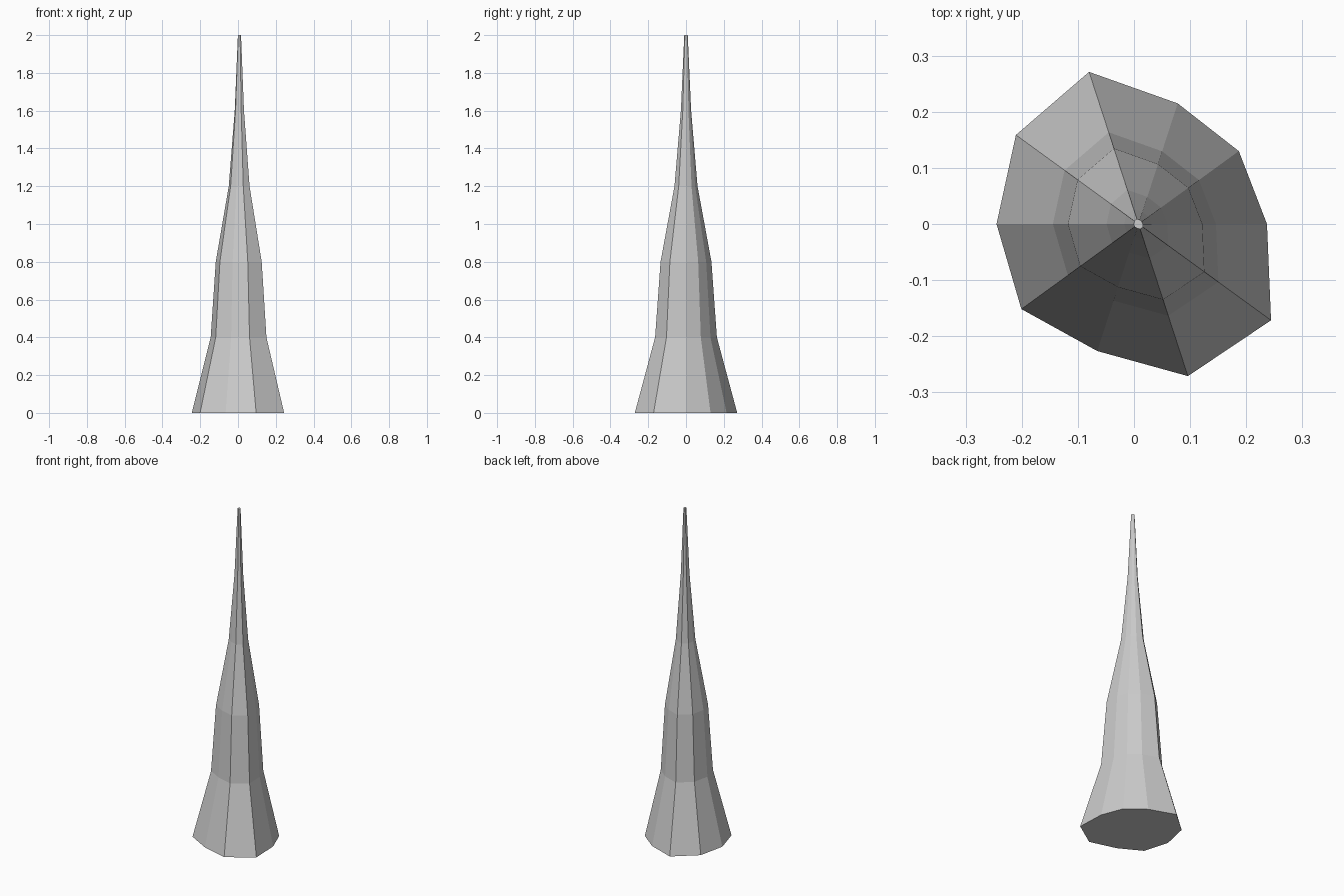
import bpy, bmesh
from math import cos, sin, tau

if "Cube" in bpy.data.objects:
    bpy.data.objects.remove(bpy.data.objects["Cube"])

# Irregular ten-sided cross-section: radius at each 36 degree step
RADII = [0.229, 0.221, 0.226, 0.285, 0.270, 0.253, 0.258, 0.238, 0.285, 0.292]
# Taper of the spike: (height, scale of cross-section)
PROFILE = [(0, 1), (0.4, 0.603), (0.8, 0.497), (1.2, 0.225), (1.6, 0.10), (2.0, 0.034)]
AXIS_X = 0.008

bm = bmesh.new()
n = len(RADII)
rings = [[bm.verts.new((AXIS_X + r * s * cos(tau * i / n), r * s * sin(tau * i / n), z))
          for i, r in enumerate(RADII)] for z, s in PROFILE]

# Side walls
for low, high in zip(rings, rings[1:]):
    for i in range(n):
        j = (i + 1) % n
        bm.faces.new((low[i], low[j], high[j], high[i]))

# Base and tip caps
bm.faces.new(rings[0][::-1])
bm.faces.new(rings[-1])

mesh = bpy.data.meshes.new("stone_spike")
bm.to_mesh(mesh)
bm.free()
spike = bpy.data.objects.new("stone_spike", mesh)
bpy.context.collection.objects.link(spike)
